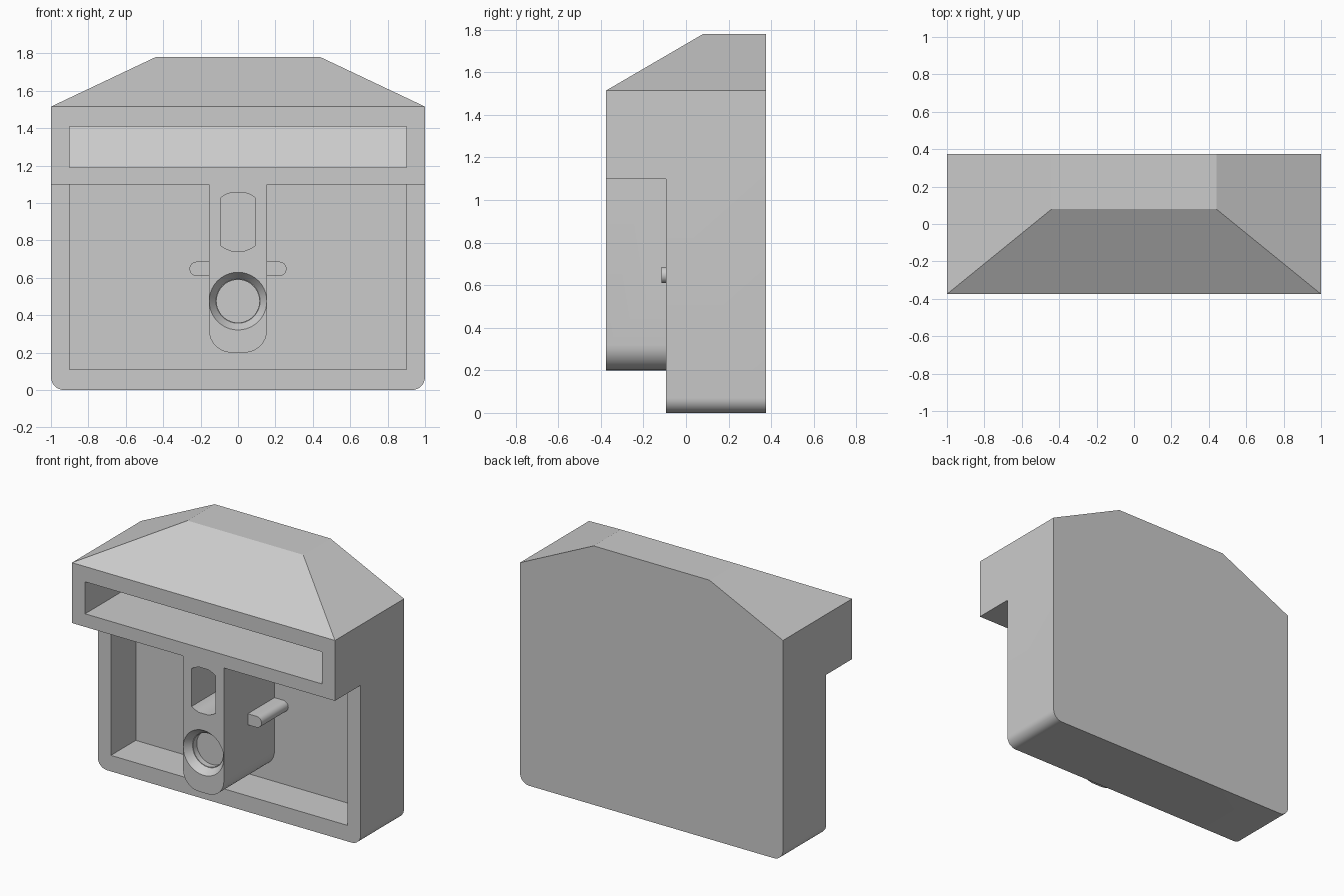
import bpy, bmesh, math
from mathutils import Matrix

if "Cube" in bpy.data.objects:
    bpy.data.objects.remove(bpy.data.objects["Cube"], do_unlink=True)

grey = bpy.data.materials.new("plain_grey")
grey.use_nodes = True
grey.diffuse_color = (0.6, 0.6, 0.6, 1)
grey.node_tree.nodes["Principled BSDF"].inputs["Base Color"].default_value = (0.6, 0.6, 0.6, 1)


def finish(name, bm):
    bmesh.ops.recalc_face_normals(bm, faces=bm.faces)
    mesh = bpy.data.meshes.new(name)
    bm.to_mesh(mesh)
    bm.free()
    mesh.materials.append(grey)
    ob = bpy.data.objects.new(name, mesh)
    bpy.context.collection.objects.link(ob)
    return ob


def prism(name, outline, lo, hi, axis="y"):
    """Extrude an outline (x,z along y, or y,z along x)."""
    place = (lambda a, b, t: (a, t, b)) if axis == "y" else (lambda a, b, t: (t, a, b))
    bm = bmesh.new()
    face = bm.faces.new([bm.verts.new(place(a, b, lo)) for a, b in outline])
    new = bmesh.ops.extrude_face_region(bm, geom=[face])["geom"]
    bmesh.ops.translate(bm, vec=place(0, 0, hi - lo),
                        verts=[v for v in new if isinstance(v, bmesh.types.BMVert)])
    return finish(name, bm)


def cone(name, z, r_front, r_back, y_front, y_back):
    bm = bmesh.new()
    mid = Matrix.Translation((0, (y_front + y_back) / 2, z))
    bmesh.ops.create_cone(bm, cap_ends=True, segments=40, radius1=r_back, radius2=r_front,
                          depth=y_back - y_front, matrix=mid @ Matrix.Rotation(math.pi / 2, 4, "X"))
    return finish(name, bm)


def rect(x0, x1, z0, z1):
    return [(x0, z0), (x1, z0), (x1, z1), (x0, z1)]


def arc(cx, cz, r, start, end, steps=8):
    angles = [math.radians(start + (end - start) * i / steps) for i in range(steps + 1)]
    return [(cx + r * math.cos(a), cz + r * math.sin(a)) for a in angles]


def round_bottom(half, z, r):
    """Lower edge of an outline with two rounded corners, left to right."""
    return arc(r - half, z + r, r, 180, 270) + arc(half - r, z + r, r, 270, 360)


def combine(target, tool, operation):
    mod = target.modifiers.new(operation, "BOOLEAN")
    mod.operation = operation
    mod.solver = "EXACT"
    mod.object = tool
    bpy.context.view_layer.objects.active = target
    bpy.ops.object.modifier_apply(modifier=mod.name)
    bpy.data.objects.remove(tool, do_unlink=True)


FRONT, STEP, INNER, BACK = -0.375, -0.095, 0.175, 0.375
EAVE, TOP, OVERHANG = 1.515, 1.78, 1.1

# Housing: side outline crossed with front outline gives the hipped roof
housing = prism("housing", [(STEP, 0), (BACK, 0), (BACK, TOP), (0.08, TOP), (FRONT, EAVE),
                            (FRONT, OVERHANG), (STEP, OVERHANG)], -1.2, 1.2, "x")
front = round_bottom(1, 0, 0.07) + [(1, EAVE), (0.44, TOP), (-0.44, TOP), (-1, EAVE)]
combine(housing, prism("front_outline", front, -0.6, 0.6), "INTERSECT")

# Open tray in the lower front
combine(housing, prism("tray_cut", rect(-0.9, 0.9, 0.11, OVERHANG), STEP - 0.1, INNER), "DIFFERENCE")

# Wide slot under the eave, with a sloping back
slot = [(FRONT - 0.1, 1.19), (0.02, 1.19), (0.19, 1.41), (FRONT - 0.1, 1.41)]
combine(housing, prism("slot_cut", slot, -0.9, 0.9, "x"), "DIFFERENCE")

# Central column with rounded foot
column = round_bottom(0.155, 0.2, 0.12) + [(0.155, 1.13), (-0.155, 1.13)]
combine(housing, prism("column", column, FRONT, INNER + 0.03), "UNION")

# Small rounded pegs at both sides of the column
for side, turn in ((1, -90), (-1, 90)):
    tip = arc(side * 0.222, 0.648, 0.038, turn, turn + 180)
    root = [(side * 0.12, 0.686), (side * 0.12, 0.61)]
    combine(housing, prism("peg", tip + (root if side > 0 else root[::-1]),
                           -0.115, INNER + 0.03), "UNION")

# Upright window in the column
window = [(-0.09, 0.77), (-0.07, 0.757), (-0.035, 0.744), (0.035, 0.744), (0.07, 0.757), (0.09, 0.77)]
window += [(-x, 1.8 - z) for x, z in window]
combine(housing, prism("window_cut", window, FRONT - 0.1, INNER), "DIFFERENCE")

# Funnel and round socket in the column
combine(housing, cone("funnel_cut", 0.475, 0.1615, 0.118, -0.385, -0.325), "DIFFERENCE")
combine(housing, cone("socket_cut", 0.475, 0.114, 0.114, -0.34, -0.285), "DIFFERENCE")

bpy.ops.object.select_all(action="DESELECT")
housing.select_set(True)
bpy.context.view_layer.objects.active = housing
bpy.ops.object.shade_smooth_by_angle(angle=math.radians(25))
